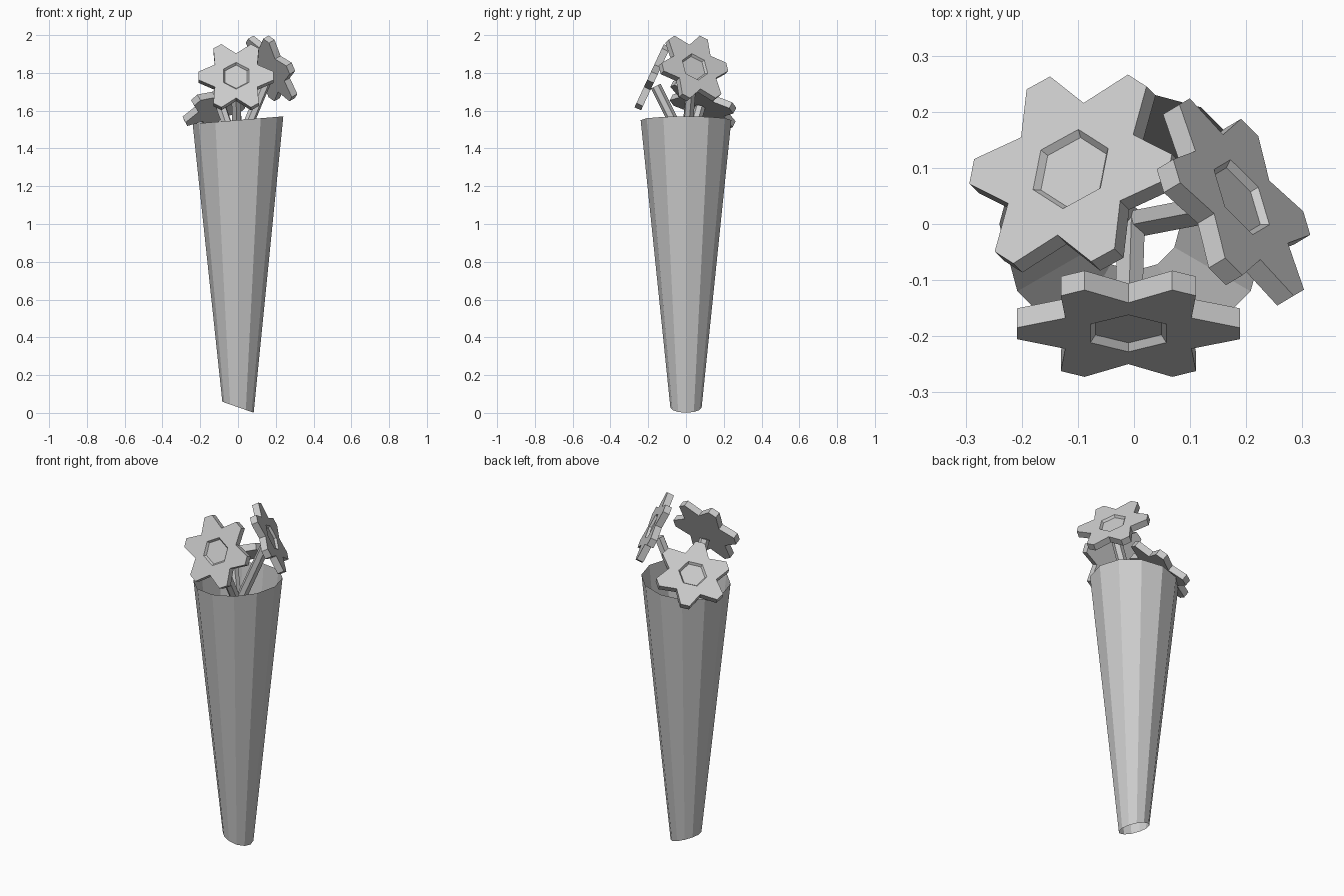
import bpy, bmesh, math
from mathutils import Vector, Matrix

if "Cube" in bpy.data.objects:
    bpy.data.objects.remove(bpy.data.objects["Cube"])


def make_object(name, bm):
    mesh = bpy.data.meshes.new(name)
    bm.to_mesh(mesh)
    bm.free()
    obj = bpy.data.objects.new(name, mesh)
    bpy.context.collection.objects.link(obj)
    return obj


# Tapered twelve-sided vase, open at both ends, with slanted rims
def make_vase(sides=12):
    bm = bmesh.new()
    rings = []
    for radius, height, slope in ((0.083, 0.03, -0.35), (0.24, 1.55, 0.083)):
        ring = []
        for i in range(sides):
            a = 2 * math.pi * i / sides
            x, y = radius * math.cos(a), radius * math.sin(a)
            ring.append(bm.verts.new((x, y, height + slope * x)))
        rings.append(ring)
    for i in range(sides):
        j = (i + 1) % sides
        bm.faces.new((rings[0][i], rings[0][j], rings[1][j], rings[1][i]))
    return make_object("vase", bm)


# Six-petal flower: extruded star outline with a sunken hexagonal centre
def make_flower(name, center, normal, roll=0, thickness=0.038):
    bm = bmesh.new()

    def loop(polar, z):
        return [bm.verts.new((r * math.cos(math.radians(a)),
                              r * math.sin(math.radians(a)), z)) for r, a in polar]

    outline = []
    for k in range(6):
        a = 60 * k
        outline += [(0.2, a - 7), (0.2, a + 7), (0.13, a + 30)]
    hexagon = [(1, 60 * k + 30) for k in range(6)]
    front = loop(outline, 0)
    back = loop(outline, -thickness)
    rim = loop([(0.078 * r, a) for r, a in hexagon], 0)
    floor = loop([(0.068 * r, a) for r, a in hexagon], -0.013)
    bm.faces.new(back[::-1])
    bm.faces.new(floor)
    for i in range(18):
        j = (i + 1) % 18
        bm.faces.new((back[i], back[j], front[j], front[i]))
    for k in range(6):
        n = (k + 1) % 6
        bm.faces.new((rim[k], rim[n], floor[n], floor[k]))
        # front face sector between two valleys
        bm.faces.new((rim[k], front[3 * k + 2], front[3 * n],
                      front[3 * n + 1], front[3 * n + 2], rim[n]))
    bmesh.ops.recalc_face_normals(bm, faces=bm.faces)
    obj = make_object(name, bm)
    n = Vector(normal).normalized()
    u = Vector((0, 0, 1)).cross(n).normalized()
    v = n.cross(u)
    basis = Matrix((u, v, n)).transposed().to_4x4()
    obj.matrix_world = (Matrix.Translation(center) @ basis
                        @ Matrix.Rotation(math.radians(roll), 4, 'Z'))
    return obj


# Six-sided straight stem between two points
def make_stem(name, start, end, radius=0.028):
    start, end = Vector(start), Vector(end)
    d = end - start
    bm = bmesh.new()
    bmesh.ops.create_cone(bm, cap_ends=True, segments=6, radius1=radius,
                          radius2=radius, depth=d.length)
    obj = make_object(name, bm)
    obj.matrix_world = (Matrix.Translation((start + end) / 2)
                        @ d.to_track_quat('Z', 'Y').to_matrix().to_4x4())
    return obj


make_vase()

make_flower("front_flower", (-0.01, -0.195, 1.785), (0, -0.906, 0.42))
make_flower("right_flower", (0.192, 0.048, 1.832), (0.77, 0.46, 0.44))
make_flower("back_left_flower", (-0.113, 0.098, 1.65), (-0.425, 0.425, 0.8), roll=-170)

make_stem("front_stem", (-0.005, 0.0, 1.41), (-0.01, -0.16, 1.73))
make_stem("right_stem", (0, 0, 1.40), (0.155, 0.03, 1.77))
make_stem("back_left_stem", (0, 0, 1.36), (-0.09, 0.075, 1.62))
